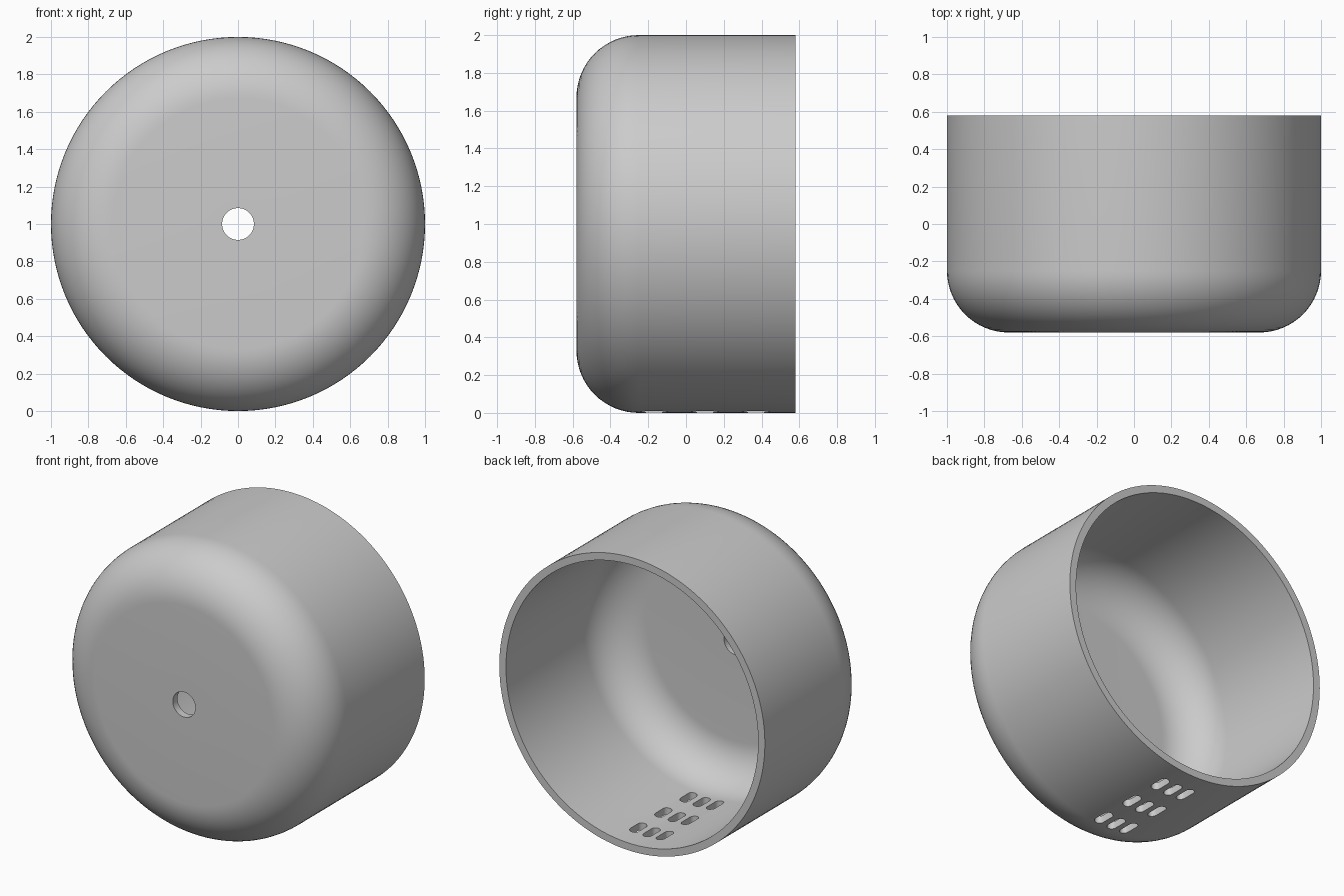
import bpy, bmesh
from math import pi, sin, cos, radians
from mathutils import Matrix, Vector

cube = bpy.data.objects.get("Cube")
if cube:
    bpy.data.objects.remove(cube, do_unlink=True)

RADIUS, HALF_DEPTH, WALL, FILLET, HOLE = 1.0, 0.58, 0.05, 0.33, 0.085
SLOT_WIDTH, SLOT_LENGTH = 0.06, 0.145

grey = bpy.data.materials.new("plain grey")
grey.use_nodes = True
colour = (0.6, 0.6, 0.6, 1)
grey.diffuse_color = colour
grey.node_tree.nodes["Principled BSDF"].inputs["Base Color"].default_value = colour


def make_object(name, bm):
    bmesh.ops.recalc_face_normals(bm, faces=bm.faces)
    mesh = bpy.data.meshes.new(name)
    bm.to_mesh(mesh)
    bm.free()
    obj = bpy.data.objects.new(name, mesh)
    bpy.context.collection.objects.link(obj)
    mesh.materials.append(grey)
    return obj


def arc(radius, fillet, front, steps=16):
    """Quarter round from the front face to the side wall."""
    turns = [i * pi / 2 / steps for i in range(steps + 1)]
    return [(radius - fillet + fillet * sin(t), front + fillet - fillet * cos(t))
            for t in turns]


# Cup: closed wall section turned about the y axis, with a hole in the front
front, back = -HALF_DEPTH, HALF_DEPTH
outer = [(HOLE, front)] + arc(RADIUS, FILLET, front) + [(RADIUS, back)]
inner = [(HOLE, front + WALL)] + arc(RADIUS - WALL, FILLET - WALL, front + WALL) \
    + [(RADIUS - WALL, back)]
section = outer + inner[::-1]
bm = bmesh.new()
verts = [bm.verts.new((r, y, 1)) for r, y in section]
edges = [bm.edges.new((v, verts[i - 1])) for i, v in enumerate(verts)]
bmesh.ops.spin(bm, geom=verts + edges, cent=(0, 0, 1), axis=(0, 1, 0),
               angle=2 * pi, steps=128, use_merge=True)
bmesh.ops.remove_doubles(bm, verts=bm.verts, dist=1e-5)
bmesh.ops.translate(bm, verts=bm.verts, vec=(0, 0, 1 - 1))
cup = make_object("cup_shell", bm)

# Vent slots: three rows of three round-ended cutters through the bottom
bm = bmesh.new()
end = SLOT_WIDTH / 2
straight = SLOT_LENGTH / 2 - end
for x in (-0.1, 0, 0.1):
    for y in (-0.17, 0.10, 0.37):
        ring = []
        for side, start in ((1, 0), (-1, 180)):
            for i in range(9):
                t = radians(start + i * 22.5)
                ring.append(bm.verts.new((x + end * cos(t),
                                          y + side * straight + end * sin(t), -0.1)))
        face = bm.faces.new(ring)
        grown = bmesh.ops.extrude_face_region(bm, geom=[face])["geom"]
        tops = [v for v in grown if isinstance(v, bmesh.types.BMVert)]
        bmesh.ops.translate(bm, verts=tops, vec=(0, 0, 0.3))
cutter = make_object("slot_cutter", bm)
cutter.hide_render = True

cut = cup.modifiers.new("vent_slots", 'BOOLEAN')
cut.operation = 'DIFFERENCE'
cut.solver = 'EXACT'
cut.object = cutter
bpy.context.view_layer.objects.active = cup
cup.select_set(True)
cutter.select_set(False)
bpy.ops.object.modifier_apply(modifier=cut.name)
bpy.data.objects.remove(cutter, do_unlink=True)

# Smooth walls, sharp rims
bpy.ops.object.shade_smooth_by_angle(angle=radians(30))
